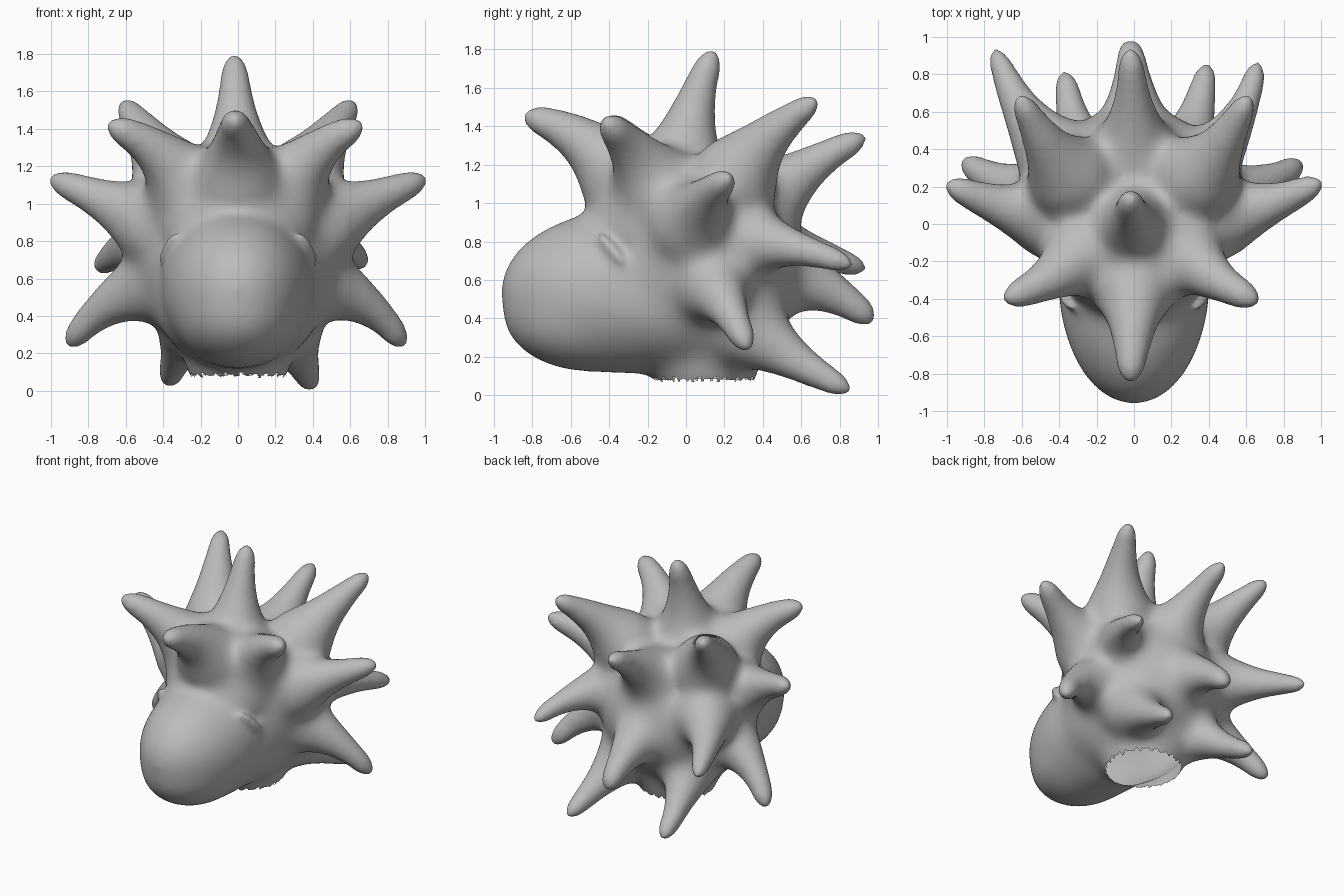
import bpy, bmesh, math
from mathutils import Vector, Matrix

if "Cube" in bpy.data.objects:
    bpy.data.objects.remove(bpy.data.objects["Cube"])

grey = bpy.data.materials.new("plain grey")
grey.diffuse_color = (0.5, 0.5, 0.5, 1)
grey.use_nodes = True
grey.node_tree.nodes["Principled BSDF"].inputs["Base Color"].default_value = grey.diffuse_color
bm = bmesh.new()


def blob(centre, radii, turn=None):
    """Ellipsoid lump."""
    m = Matrix.Translation(centre) @ (turn or Matrix()) @ Matrix.Diagonal((*radii, 1))
    bmesh.ops.create_uvsphere(bm, u_segments=40, v_segments=24, radius=1, matrix=m)


def spike(root, bend, tip, fat=1.0, n=36, sides=24):
    """Curved horn: round tip, flared root, swept along a quadratic curve."""
    p, q, r = Vector(root), Vector(bend), Vector(tip)
    r = r + (r - q).normalized() * 0.018
    pts, tans = [], []
    for i in range(n):
        t = 1 - (1 - i / (n - 1)) ** 1.7
        pts.append(p * (1 - t) ** 2 + q * 2 * t * (1 - t) + r * t * t)
        tans.append(((q - p) * (1 - t) + (r - q) * t).normalized())
    dist = [0.0] * n
    for i in range(n - 2, -1, -1):
        dist[i] = dist[i + 1] + (pts[i + 1] - pts[i]).length
    rings = []
    axis = tans[0].orthogonal()
    for c, tan, d in zip(pts[:-1], tans, dist):
        rad = min(0.235, (0.054 + 0.16 * d + 0.42 * d ** 3) * fat)
        if d < 0.1:
            rad *= math.sqrt(max(0.01, 1 - (1 - d / 0.1) ** 2))
        axis = (axis - tan * axis.dot(tan)).normalized()
        side = tan.cross(axis)
        rings.append([bm.verts.new(c + (axis * math.cos(a) + side * math.sin(a)) * rad)
                      for a in (2 * math.pi * k / sides for k in range(sides))])
    for a, b in zip(rings, rings[1:]):
        for k in range(sides):
            bm.faces.new((a[k], a[(k + 1) % sides], b[(k + 1) % sides], b[k]))
    end = bm.verts.new(pts[-1])
    for k in range(sides):
        bm.faces.new((rings[-1][k], rings[-1][(k + 1) % sides], end))
    bm.faces.new(rings[0][::-1])


def spike_pair(root, bend, tip, left_tip=None, fat=1.0):
    flip = lambda v: (-v[0], v[1], v[2])
    spike(root, bend, tip, fat)
    spike(flip(root), flip(bend), left_tip or flip(tip), fat)


# Skull, forehead, jaw, muzzle and chin
blob((0, 0.08, 0.68), (0.54, 0.55, 0.52))
blob((0, -0.14, 0.88), (0.44, 0.37, 0.34))
blob((0, -0.05, 0.5), (0.46, 0.52, 0.39))
blob((0, -0.3, 0.54), (0.41, 0.672, 0.43))
blob((0, -0.49, 0.43), (0.35, 0.467, 0.312))
# Neck stump
bmesh.ops.create_cone(bm, cap_ends=True, segments=40, radius1=0.25, radius2=0.35, depth=0.32,
                      matrix=Matrix.Translation((0, 0.1, 0.19)))

# Spikes on the centre line: crown, brow, upper back, lower back
spike((0, -0.05, 1.0), (-0.01, 0.0, 1.45), (-0.02, 0.14, 1.78))
spike((0, -0.2, 0.95), (0, -0.48, 1.38), (-0.02, -0.83, 1.45), 1.08)
spike((0, 0.35, 0.95), (0, 0.62, 1.21), (-0.02, 0.92, 1.34), 0.95)
spike((0, 0.3, 0.64), (0, 0.68, 0.65), (-0.02, 0.96, 0.39), 1.12)
# Paired spikes: front, rear crown, upper side, lower side, rear side, neck
spike_pair((0.2, -0.07, 0.95), (0.32, -0.26, 1.27), (0.65, -0.41, 1.42), (-0.68, -0.4, 1.42), 1.08)
spike_pair((0.25, 0.17, 0.95), (0.41, 0.28, 1.27), (0.61, 0.67, 1.53), None, 0.95)
spike_pair((0.25, 0.02, 0.78), (0.62, 0.03, 0.99), (0.99, 0.22, 1.13), (-0.99, 0.21, 1.13), 1.0)
spike_pair((0.2, 0.1, 0.6), (0.65, 0.15, 0.6), (0.88, 0.32, 0.25), (-0.9, 0.33, 0.25), 0.97)
spike_pair((0.22, 0.2, 0.8), (0.56, 0.42, 0.83), (0.66, 0.85, 0.68), (-0.74, 0.92, 0.66), 0.85)
spike_pair((0.2, 0.2, 0.45), (0.33, 0.5, 0.2), (0.39, 0.84, 0.03), (-0.37, 0.8, 0.05), 0.9)
# Slanted eyelid ridges
for s in (1, -1):
    blob((s * 0.37, -0.39, 0.765), (0.04, 0.03, 0.13),
         Matrix.Rotation(math.radians(40), 4, "X") @ Matrix.Rotation(s * math.radians(-22), 4, "Y"))

bmesh.ops.recalc_face_normals(bm, faces=bm.faces)
me = bpy.data.meshes.new("spiky_head")
bm.to_mesh(me)
bm.free()
head = bpy.data.objects.new("spiky_head", me)
bpy.context.collection.objects.link(head)
bpy.context.view_layer.objects.active = head
head.select_set(True)

# Fuse everything into one skin
fuse = head.modifiers.new("fuse", "REMESH")
fuse.mode = "VOXEL"
fuse.voxel_size = 0.017
bpy.ops.object.modifier_apply(modifier="fuse")

# Blend the roots and muzzle strongly, the tips and eyelids only a little
group = head.vertex_groups.new(name="roots")
middle, eye = Vector((0, 0.06, 0.72)), Vector((0.38, -0.39, 0.76))
for v in head.data.vertices:
    reach = 0.4 * min(1, max(0, (1.2 - v.co.z) / 0.2))
    core = middle - Vector((0, min(reach, max(0, middle.y - v.co.y)), 0))
    w = min(1, max(0, (0.95 - (v.co - core).length) / 0.3))
    near = (Vector((abs(v.co.x), v.co.y, v.co.z)) - eye).length
    w *= min(1, max(0.15, (near - 0.08) / 0.1))
    group.add([v.index], w, "REPLACE")
blend = head.modifiers.new("blend", "SMOOTH")
blend.factor = 0.5
blend.iterations = 130
blend.vertex_group = "roots"
soft = head.modifiers.new("soften", "SMOOTH")
soft.factor = 0.5
soft.iterations = 10
for name in ("blend", "soften"):
    bpy.ops.object.modifier_apply(modifier=name)

# Open the neck with a ragged edge
bm = bmesh.new()
bm.from_mesh(head.data)
cut = []
for f in bm.faces:
    c = f.calc_center_median()
    a = math.atan2(c.x, c.y - 0.1)
    edge = 0.085 + 0.008 * math.sin(23 * a) + 0.005 * math.sin(37 * a + 1)
    if c.z < edge and abs(c.x) < 0.31 and -0.3 < c.y < 0.42:
        cut.append(f)
bmesh.ops.delete(bm, geom=cut, context="FACES")
bm.to_mesh(head.data)
bm.free()
head.data.materials.clear()
head.data.materials.append(grey)
bpy.ops.object.shade_smooth()
